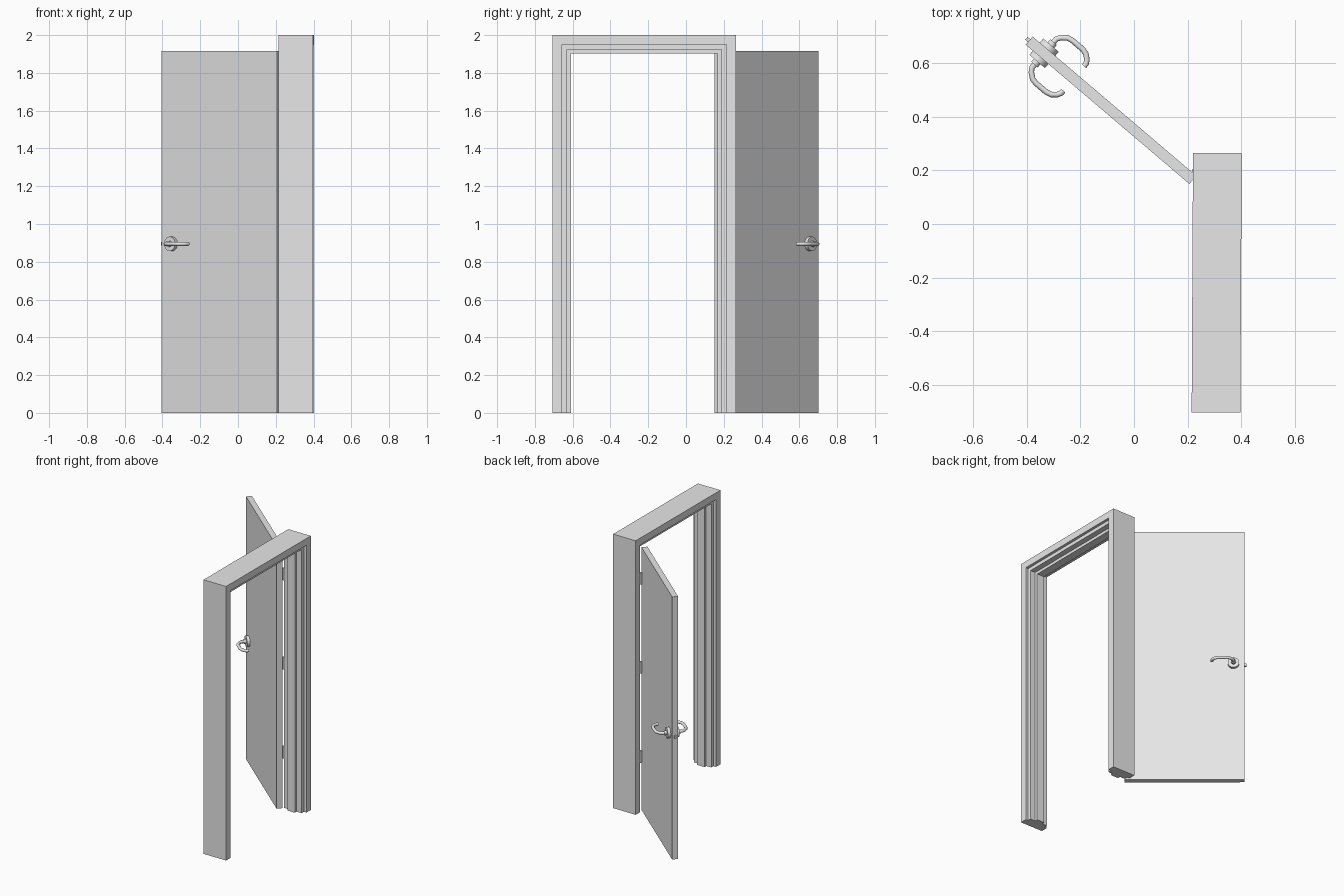
import bpy, bmesh, math
from mathutils import Vector, Matrix

cube = bpy.data.objects.get("Cube")
if cube:
    bpy.data.objects.remove(cube, do_unlink=True)

grey = bpy.data.materials.new("plain_grey")
grey.use_nodes = True
grey.diffuse_color = (0.8, 0.8, 0.8, 1)
grey.node_tree.nodes["Principled BSDF"].inputs["Base Color"].default_value = (0.8, 0.8, 0.8, 1)


def finish(name, bm, matrix=Matrix(), smooth=False):
    """Turn a bmesh into a named object placed by the matrix."""
    bmesh.ops.recalc_face_normals(bm, faces=bm.faces)
    mesh = bpy.data.meshes.new(name)
    bm.to_mesh(mesh)
    bm.free()
    mesh.materials.append(grey)
    ob = bpy.data.objects.new(name, mesh)
    bpy.context.collection.objects.link(ob)
    ob.matrix_world = matrix
    if smooth:
        bpy.ops.object.select_all(action="DESELECT")
        ob.select_set(True)
        bpy.context.view_layer.objects.active = ob
        bpy.ops.object.shade_smooth_by_angle(angle=math.radians(40))
    return ob


def box(name, low, high, matrix):
    bm = bmesh.new()
    bmesh.ops.create_cube(bm, size=1)
    low, high = Vector(low), Vector(high)
    for v in bm.verts:
        v.co = (low + high) / 2 + v.co * (high - low)
    return finish(name, bm, matrix)


def cylinder(name, radius, depth, matrix, sides=32):
    bm = bmesh.new()
    bmesh.ops.create_cone(bm, cap_ends=True, segments=sides,
                          radius1=radius, radius2=radius, depth=depth)
    return finish(name, bm, matrix, smooth=True)


# Frame: stepped jamb section carried up, across and down
half = [(0.091, 0), (0.091, 0.05), (0.071, 0.05), (0.071, 0.076),
        (0.03, 0.076), (0.03, 0.097)]
section = half + [(-x, d) for x, d in reversed(half)]
width, height = 0.485, 2.0
bm = bmesh.new()
rings = []
for side, top in ((-1, 0), (-1, 1), (1, 1), (1, 0)):
    rings.append([bm.verts.new((x, side * (width - d), top * (height - d)))
                  for x, d in section])
for a, b in zip(rings, rings[1:]):
    for i in range(len(section)):
        j = (i + 1) % len(section)
        bm.faces.new((a[i], a[j], b[j], b[i]))
bm.faces.new(rings[0])
bm.faces.new(rings[-1])
finish("door_frame", bm,
       Matrix.Translation((0.309, -0.22, 0)) @ Matrix.Rotation(math.radians(-0.3), 4, "Z"))

# Door space: x runs from hinge edge to latch edge, y is through the leaf
swing = math.atan2(0.648, -0.762)
door = Matrix.Translation((0.22, 0.165, 0)) @ Matrix.Rotation(swing, 4, "Z")
thick = 0.02
box("door_leaf", (0, -thick, 0), (0.803, thick, 1.917), door)

# Latch bolt in the free edge
latch_z = 0.895
box("latch_bolt", (0.79, -0.007, latch_z - 0.01), (0.817, 0.007, latch_z + 0.01), door)

# Handles on both faces: round plate and bent lever
lever = [(0, 0.03), (0, 0.07), (0.01, 0.085), (0.03, 0.101), (0.05, 0.105),
         (0.1, 0.105), (0.12, 0.1), (0.138, 0.085), (0.145, 0.072), (0.145, 0.06)]
for label, side in (("outer", -1), ("inner", 1)):
    hub = door @ Matrix.Translation((0.73, 0, latch_z))
    upright = Matrix.Rotation(math.pi / 2, 4, "X")
    cylinder(label + "_handle_plate", 0.038, 0.02,
             hub @ Matrix.Translation((0, side * 0.03, 0)) @ upright)
    cylinder(label + "_handle_collar", 0.016, 0.03,
             hub @ Matrix.Translation((0, side * 0.04, 0)) @ upright)
    # Lever tube: round rings set square to the path
    points = [Vector((-u, side * n, 0)) for u, n in lever]
    bm = bmesh.new()
    rings = []
    for i, p in enumerate(points):
        along = (points[min(i + 1, len(points) - 1)] - points[max(i - 1, 0)]).normalized()
        across = along.cross(Vector((0, 0, 1)))
        ring = []
        for k in range(16):
            t = math.tau * k / 16
            ring.append(bm.verts.new(p + 0.0105 * (across * math.cos(t)
                                                   + Vector((0, 0, math.sin(t))))))
        rings.append(ring)
    for a, b in zip(rings, rings[1:]):
        for k in range(16):
            bm.faces.new((a[k], a[k - 1], b[k - 1], b[k]))
    bm.faces.new(rings[0])
    bm.faces.new(rings[-1])
    finish(label + "_handle_lever", bm, hub, smooth=True)

# Hinge knuckles between leaf and jamb
for label, z in (("lower", 0.4), ("middle", 1.05), ("upper", 1.7)):
    cylinder(label + "_hinge", 0.009, 0.085, Matrix.Translation((0.226, 0.2, z)), sides=16)
